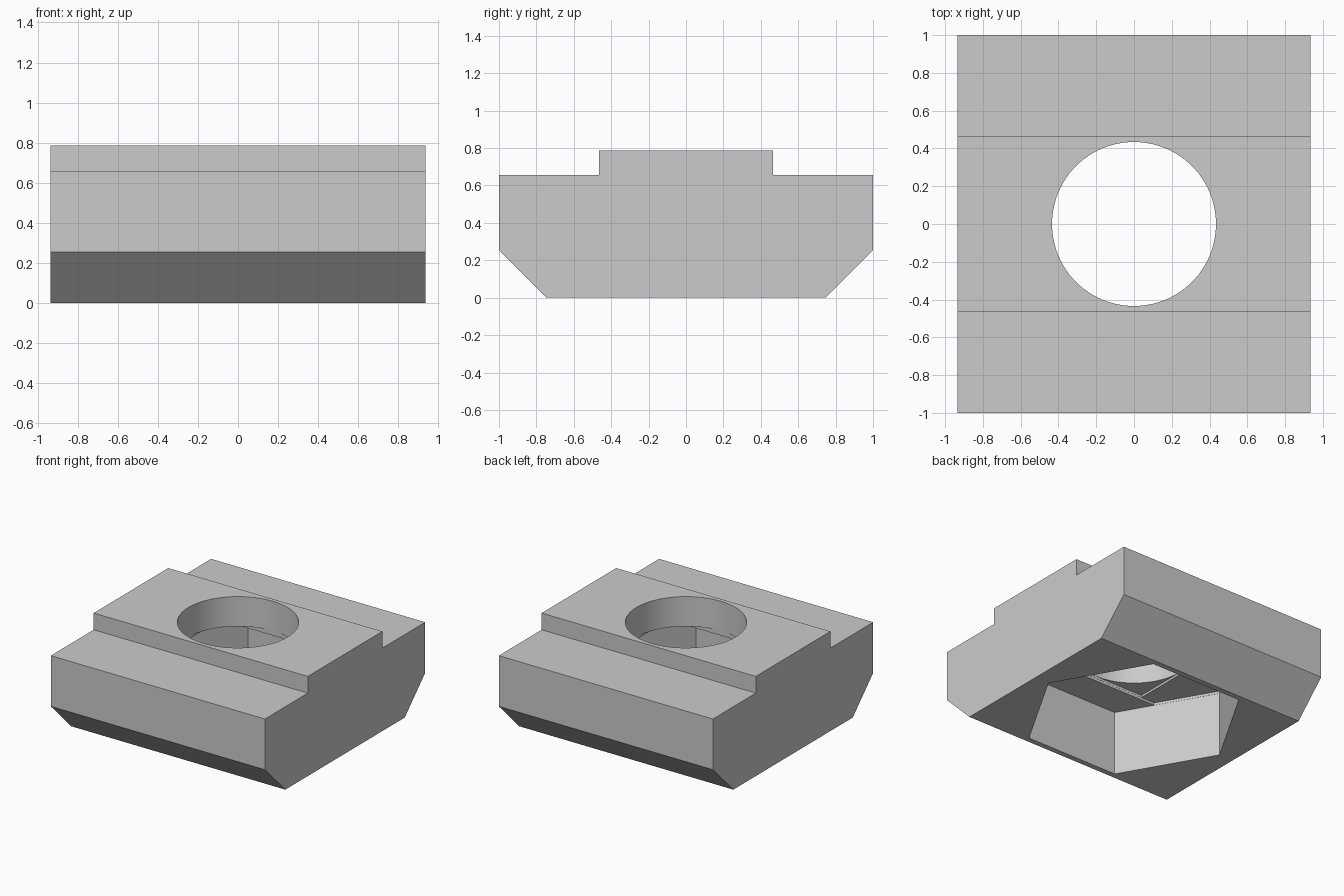
import bpy, bmesh, math

cube = bpy.data.objects.get("Cube")
if cube:
    bpy.data.objects.remove(cube, do_unlink=True)

grey = bpy.data.materials.new("plain_grey")
grey.use_nodes = True
colour = (0.6, 0.6, 0.6, 1)
grey.diffuse_color = colour
grey.node_tree.nodes["Principled BSDF"].inputs["Base Color"].default_value = colour


def prism(name, points, depth):
    """Extrude a closed outline, given as 3D points, along the depth vector."""
    bm = bmesh.new()
    face = bm.faces.new([bm.verts.new(p) for p in points])
    out = bmesh.ops.extrude_face_region(bm, geom=[face])
    verts = [g for g in out["geom"] if isinstance(g, bmesh.types.BMVert)]
    bmesh.ops.translate(bm, verts=verts, vec=depth)
    bmesh.ops.recalc_face_normals(bm, faces=bm.faces)
    mesh = bpy.data.meshes.new(name)
    bm.to_mesh(mesh)
    bm.free()
    mesh.materials.append(grey)
    obj = bpy.data.objects.new(name, mesh)
    bpy.context.collection.objects.link(obj)
    return obj


def ring(radius, sides):
    return [(radius * math.cos(math.tau * i / sides),
             radius * math.sin(math.tau * i / sides)) for i in range(sides)]


# Body: mirrored side profile run along x
half_x = 0.935
half = [(0.745, 0), (1, 0.255), (1, 0.655), (0.465, 0.655), (0.465, 0.787)]
profile = half + [(-y, z) for y, z in reversed(half)]
body = prism("slot_nut_body", [(-half_x, y, z) for y, z in profile], (2 * half_x, 0, 0))

# Cutters: hexagonal pocket, two shallow bridging steps, round bore
hex_r, bore_r = 0.81, 0.434
slot_y, square = bore_r + 0.002, bore_r + 0.001
slot_r = hex_r - 0.002
slot_x = slot_r - slot_y / math.sqrt(3)
slot = [(slot_r, 0), (slot_x, slot_y), (-slot_x, slot_y),
        (-slot_r, 0), (-slot_x, -slot_y), (slot_x, -slot_y)]
box = [(square, square), (-square, square), (-square, -square), (square, -square)]

cuts = [("hex_pocket_cutter", ring(hex_r, 6), -0.1, 0.515),
        ("bridge_slot_cutter", slot, 0.5, 0.534),
        ("bridge_square_cutter", box, 0.49, 0.552),
        ("bore_cutter", ring(bore_r, 96), 0.48, 1.0)]
bpy.context.view_layer.objects.active = body
body.select_set(True)
for name, outline, low, high in cuts:
    cutter = prism(name, [(x, y, low) for x, y in outline], (0, 0, high - low))
    cutter.hide_render = True
    mod = body.modifiers.new(name, "BOOLEAN")
    mod.operation = "DIFFERENCE"
    mod.solver = "EXACT"
    mod.object = cutter
    bpy.ops.object.modifier_apply(modifier=name)
    bpy.data.objects.remove(cutter, do_unlink=True)

# Smooth bore wall, crisp edges elsewhere
bpy.ops.object.shade_smooth_by_angle(angle=math.radians(20))
